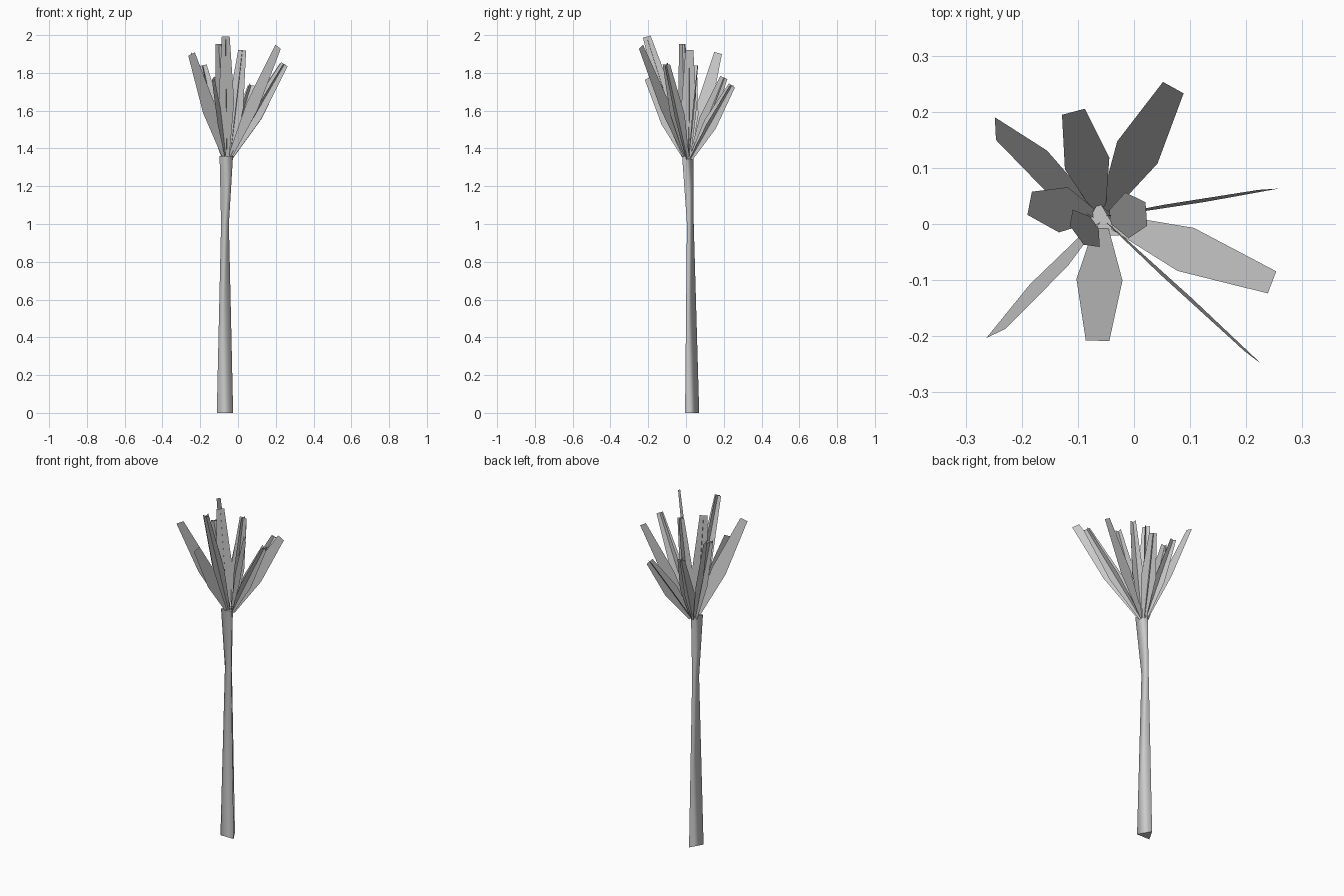
import bpy, bmesh, math
from mathutils import Vector

if "Cube" in bpy.data.objects:
    bpy.data.objects.remove(bpy.data.objects["Cube"])


def make_object(name, bm):
    mesh = bpy.data.meshes.new(name)
    bm.to_mesh(mesh)
    bm.free()
    obj = bpy.data.objects.new(name, mesh)
    bpy.context.collection.objects.link(obj)
    return obj


# Trunk: three-sided tapered tube that flares towards the crown
rings_spec = [(-0.069, 0.020, 0.0, 0.050),
              (-0.069, 0.017, 1.0, 0.024),
              (-0.062, 0.000, 1.36, 0.041)]
bm = bmesh.new()
rings = []
for cx, cy, z, r in rings_spec:
    angles = [math.radians(90 + 120 * i) for i in range(3)]
    rings.append([bm.verts.new((cx + r * math.cos(a), cy + r * math.sin(a), z)) for a in angles])
for low, high in zip(rings, rings[1:]):
    for i in range(3):
        j = (i + 1) % 3
        f = bm.faces.new((low[i], low[j], high[j], high[i]))
        f.smooth = True
bm.faces.new(rings[0][::-1])
bm.faces.new(rings[-1])
make_object("trunk", bm)

# Blade outline: (position along the leaf, half width)
OUTLINE = [(0.0, 0.012), (0.47, 0.041), (1.0, 0.021)]
CROWN = Vector((-0.058, 0.012, 1.345))


def add_leaf(name, tip, rolls):
    """Flat six-sided blades along one axis, one for each roll angle."""
    tip = Vector(tip)
    out = Vector((tip.x - CROWN.x, tip.y - CROWN.y, 0)).normalized()
    base = CROWN + out * 0.015
    axis = (tip - base).normalized()
    side = Vector((-out.y, out.x, 0))
    depth = side.cross(axis)
    if depth.dot(out) < 0:
        depth.negate()
    bm = bmesh.new()
    for roll in rolls:
        a = math.radians(roll)
        across = side * math.cos(a) + depth * math.sin(a)
        pairs = [(bm.verts.new(base.lerp(tip, t) - across * w),
                  bm.verts.new(base.lerp(tip, t) + across * w)) for t, w in OUTLINE]
        for (a0, b0), (a1, b1) in zip(pairs, pairs[1:]):
            bm.faces.new((a0, b0, b1, a1))
    make_object(name, bm)


# Leaves: tip position and blade rolls (two rolls make a crossed leaf)
CROSSED = (0, 90)
leaves = [
    ((-0.065, -0.208, 1.992), CROSSED),
    ((-0.108, 0.200, 1.775), CROSSED),
    ((0.070, 0.243, 1.733), CROSSED),
    ((0.246, -0.104, 1.845), CROSSED),
    ((-0.186, 0.037, 1.840), CROSSED),
    ((-0.102, -0.020, 1.953), CROSSED),
    ((0.022, 0.018, 1.920), CROSSED),
    ((-0.247, 0.170, 1.905), (-45,)),
    ((0.240, 0.062, 1.840), (95,)),
    ((0.212, -0.238, 1.938), (85,)),
    ((-0.246, -0.195, 1.900), (110,)),
    ((-0.132, -0.200, 1.772), (90,)),
]
for i, (tip, rolls) in enumerate(leaves, 1):
    add_leaf(f"leaf_{i}", tip, rolls)
